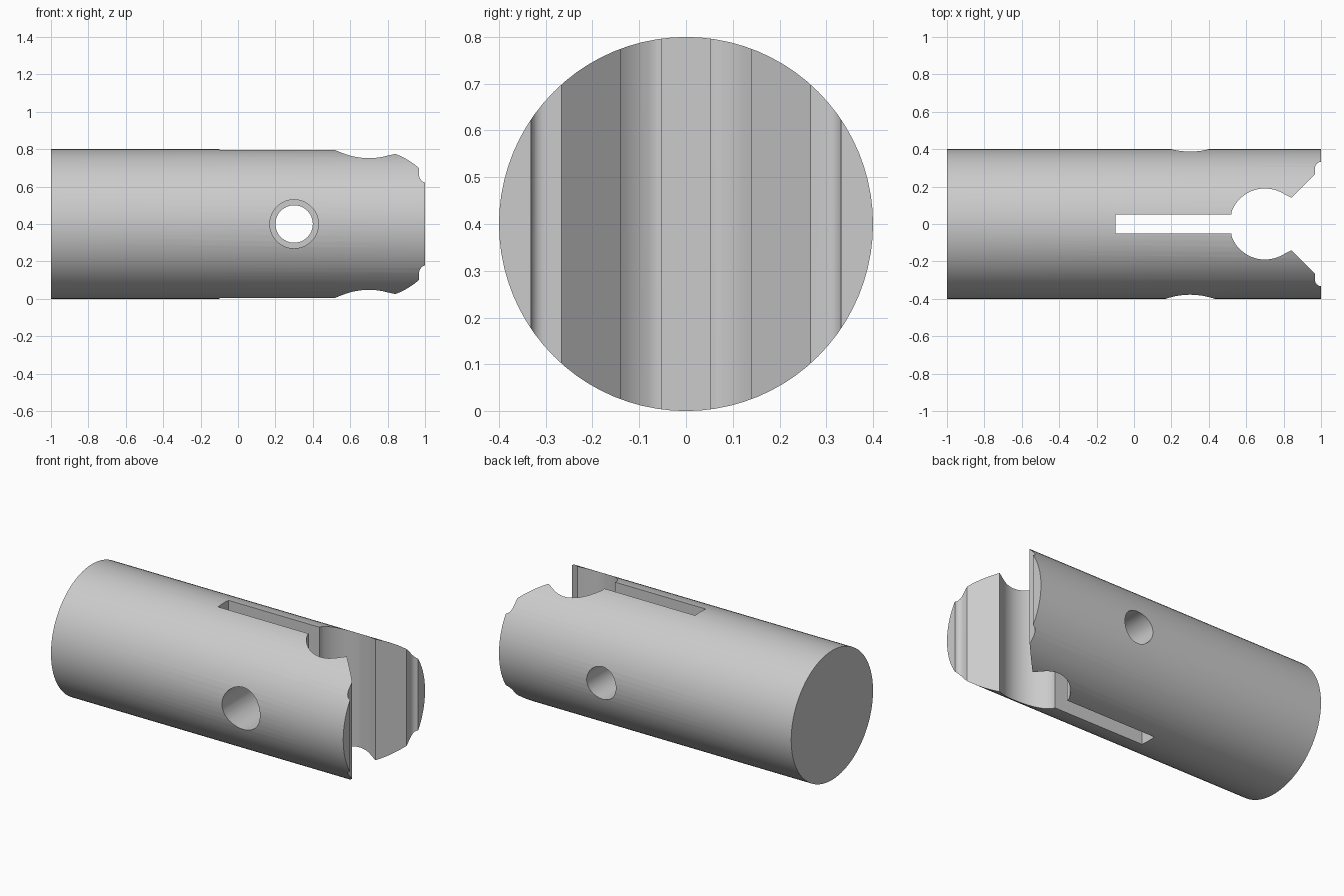
import bpy, bmesh
from math import sin, cos, pi, radians
from mathutils import Matrix, Vector

cube = bpy.data.objects.get("Cube")
if cube:
    bpy.data.objects.remove(cube, do_unlink=True)

RADIUS = 0.4

steel = bpy.data.materials.new("grey steel")
steel.use_nodes = True
grey = (0.6, 0.6, 0.6, 1)
steel.diffuse_color = grey
steel.node_tree.nodes["Principled BSDF"].inputs["Base Color"].default_value = grey


def add_object(name, bm):
    bmesh.ops.recalc_face_normals(bm, faces=bm.faces)
    mesh = bpy.data.meshes.new(name)
    bm.to_mesh(mesh)
    bm.free()
    mesh.materials.append(steel)
    obj = bpy.data.objects.new(name, mesh)
    bpy.context.collection.objects.link(obj)
    return obj


def rod(name, radius, start, end, segments):
    """Cylinder between two points."""
    start, end = Vector(start), Vector(end)
    axis = end - start
    bm = bmesh.new()
    turn = axis.to_track_quat('Z', 'Y').to_matrix().to_4x4()
    bmesh.ops.create_cone(bm, cap_ends=True, segments=segments, radius1=radius,
                          radius2=radius, depth=axis.length,
                          matrix=Matrix.Translation((start + end) / 2) @ turn)
    return add_object(name, bm)


def arc(cx, cy, r, a0, a1, steps):
    angles = [radians(a0 + (a1 - a0) * i / steps) for i in range(steps + 1)]
    return [(cx + r * cos(a), cy + r * sin(a)) for a in angles]


# Round body lying along x
body = rod("slotted_pin_body", RADIUS, (-1, 0, RADIUS), (1, 0, RADIUS), 80)

# Half outline of the slot: narrow slit, round socket, flared mouth, end notch
half = [(-0.1, 0.052), (0.522, 0.052)]
half += arc(0.7, 0, 0.19, 160, 62, 20)
half += [(0.842, 0.14), (0.968, 0.266)]
half += arc(1.0, 0.30, 0.032, 180, 90, 8)
half += [(1.1, 0.332)]
outline = half + [(x, -y) for x, y in reversed(half)]

bm = bmesh.new()
face = bm.faces.new([bm.verts.new((x, y, -0.2)) for x, y in outline])
extruded = bmesh.ops.extrude_face_region(bm, geom=[face])["geom"]
bmesh.ops.translate(bm, vec=(0, 0, 1.2),
                    verts=[v for v in extruded if isinstance(v, bmesh.types.BMVert)])
slot = add_object("slot_cutter", bm)

# Cross hole: wide through the front jaw, narrower through the back jaw
front_hole = rod("front_hole_cutter", 0.13, (0.3, -0.6, RADIUS), (0.3, 0, RADIUS), 48)
back_hole = rod("back_hole_cutter", 0.1, (0.3, 0, RADIUS), (0.3, 0.6, RADIUS), 48)

# Cut the body, then drop the cutters
bpy.ops.object.select_all(action='DESELECT')
bpy.context.view_layer.objects.active = body
body.select_set(True)
for cutter in (slot, front_hole, back_hole):
    cutter.hide_render = True
    mod = body.modifiers.new(cutter.name, 'BOOLEAN')
    mod.operation = 'DIFFERENCE'
    mod.solver = 'EXACT'
    mod.object = cutter
    bpy.ops.object.modifier_apply(modifier=mod.name)
    bpy.data.objects.remove(cutter, do_unlink=True)

bpy.ops.object.shade_smooth_by_angle(angle=radians(25))
